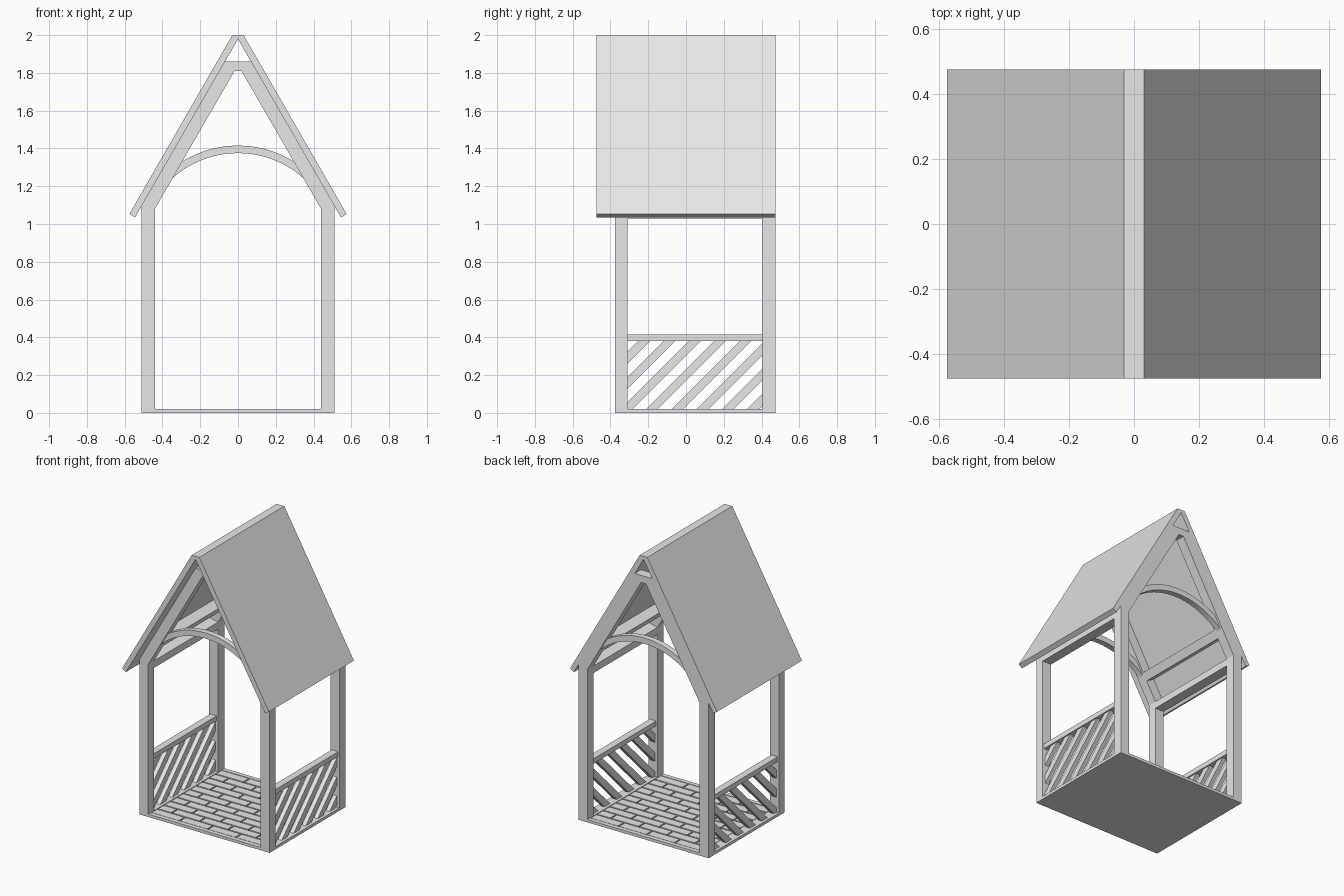
import bpy, bmesh, math

cube = bpy.data.objects.get("Cube")
if cube:
    bpy.data.objects.remove(cube, do_unlink=True)

grey = bpy.data.materials.new("plain_grey")
grey.use_nodes = True
grey.diffuse_color = (0.8, 0.8, 0.8, 1)
grey.node_tree.nodes["Principled BSDF"].inputs["Base Color"].default_value = (0.8, 0.8, 0.8, 1)


def add_prism(bm, profile, lo, hi, axis):
    """Extrude a 2D profile: (x, z) along y, or (y, z) along x."""
    def place(p, d):
        return (p[0], d, p[1]) if axis == "Y" else (d, p[0], p[1])
    n = len(profile)
    a = [bm.verts.new(place(p, lo)) for p in profile]
    b = [bm.verts.new(place(p, hi)) for p in profile]
    bm.faces.new(a)
    bm.faces.new(b[::-1])
    for i in range(n):
        j = (i + 1) % n
        bm.faces.new((a[i], b[i], b[j], a[j]))


def finish(name, bm):
    bmesh.ops.recalc_face_normals(bm, faces=bm.faces)
    mesh = bpy.data.meshes.new(name)
    bm.to_mesh(mesh)
    bm.free()
    mesh.materials.append(grey)
    obj = bpy.data.objects.new(name, mesh)
    bpy.context.collection.objects.link(obj)
    return obj


def prism(name, profile, lo, hi, axis="Y"):
    bm = bmesh.new()
    add_prism(bm, profile, lo, hi, axis)
    return finish(name, bm)


def rect(u0, u1, v0, v1):
    return [(u0, v0), (u1, v0), (u1, v1), (u0, v1)]


def flip(profile, s):
    return [(s * u, v) for u, v in profile]


# Shared sizes
SLOPE = math.tan(math.radians(60))
UNDER, INNER = 1.979, 1.842          # roof underside and rafter inside at the centre line
OUT, IN = 0.51, 0.44                 # post faces across the width
FRONT, BACK = (-0.375, -0.31), (0.405, 0.475)
BAY = (FRONT[1], BACK[0])
FLOOR, RAIL = 0.02, 0.38


def under(x):
    return UNDER - SLOPE * x


def inner(x):
    return INNER - SLOPE * x


# Roof: two steep slabs meeting in a flat ridge
half = [(0.03, 2.0), (0.575, 1.053), (0.545, under(0.545))]
prism("roof", half + [(0, UNDER)] + flip(half[::-1], -1), -0.475, 0.475)

# Gable frames at both ends
collar_low, collar_top = 1.81, 1.86
xl, xt = (INNER - collar_low) / SLOPE, (UNDER - collar_top) / SLOPE
collar = [(-xl, collar_low), (xl, collar_low), (xt, collar_top), (-xt, collar_top)]
post = [(IN, 0), (OUT, 0), (OUT, under(OUT)), (IN, inner(IN))]
rafter = [(IN, inner(IN)), (OUT, under(OUT)), (xt, collar_top), (xl, collar_low)]
for end, (y0, y1) in (("front", FRONT), ("back", BACK)):
    prism(end + "_collar", collar, y0, y1)
    for side, s in (("left", 1), ("right", -1)):
        prism(f"{end}_{side}_post", flip(post, s), y0, y1)
        prism(f"{end}_{side}_rafter", flip(rafter, s), y0, y1)
    # Curved brace running into the rafters
    steps, centre = 32, 0.855
    arc = []
    for r, reach in ((0.56, 0.57), (0.52, 0.74)):
        side_arc = [(r * math.sin(reach * (2 * i / steps - 1)),
                     centre + r * math.cos(reach * (2 * i / steps - 1)))
                    for i in range(steps + 1)]
        arc += side_arc if not arc else side_arc[::-1]
    mid = (y0 + y1) / 2
    prism(end + "_arch", arc, mid - 0.02, mid + 0.02)

# Side beams, purlins and railings
for side, s in (("left", 1), ("right", -1)):
    beam = [(IN, 1.03), (OUT, 1.03), (OUT, under(OUT)), (IN, inner(IN))]
    prism(side + "_eave_beam", flip(beam, s), *BAY)

    px, pz = 0.367, inner(0.367)
    du, dv = 0.03, 0.03 * SLOPE                 # along the slope
    nx, nz = 0.0593, 0.0343                     # out to the roof
    purlin = [(px, pz), (px + nx, pz + nz), (px + nx - du, pz + nz + dv), (px - du, pz + dv)]
    prism(side + "_purlin", flip(purlin, s), *BAY)

    x0, x1 = sorted((s * 0.45, s * 0.5))
    prism(side + "_handrail", rect(*BAY, RAIL, 0.415), x0, x1, "X")

    # Slanted slats trimmed to the bay
    bm = bmesh.new()
    x0, x1 = sorted((s * 0.46, s * 0.49))
    run, width, pitch = RAIL - FLOOR, 0.062, 0.134
    for i in range(-3, 6):
        y = -0.211 + i * pitch
        add_prism(bm, [(y, FLOOR), (y + width, FLOOR),
                       (y + width + run, RAIL), (y + run, RAIL)], x0, x1, "X")
    for limit, normal in ((BAY[0], -1), (BAY[1], 1)):
        geom = bm.verts[:] + bm.edges[:] + bm.faces[:]
        cut = bmesh.ops.bisect_plane(bm, geom=geom, plane_co=(0, limit, 0),
                                     plane_no=(0, normal, 0), clear_outer=True)
        edges = [e for e in cut["geom_cut"] if isinstance(e, bmesh.types.BMEdge)]
        bmesh.ops.holes_fill(bm, edges=edges, sides=0)
    finish(side + "_slats", bm)

# Floor: thin slab, border strips and staggered planks
prism("floor_slab", rect(-OUT, OUT, 0, 0.008), FRONT[0], BACK[1])
edge = 0.03
prism("front_border", rect(-OUT, OUT, 0, FLOOR), FRONT[0], FRONT[0] + edge)
prism("back_border", rect(-OUT, OUT, 0, FLOOR), BACK[1] - edge, BACK[1])
for side, s in (("left", 1), ("right", -1)):
    x0, x1 = sorted((s * IN, s * OUT))
    prism(side + "_border", rect(x0, x1, 0, FLOOR), FRONT[0] + edge, BACK[1] - edge)

bm = bmesh.new()
rows, gap, plank = 11, 0.01, 0.22
y_start = FRONT[0] + edge
row_h = (BACK[1] - edge - y_start) / rows
for r in range(rows):
    y0 = y_start + r * row_h
    x = -IN - (r % 2) * plank / 2
    while x < IN - gap:
        a, b = max(x, -IN), min(x + plank, IN)
        add_prism(bm, rect(a + gap / 2, b - gap / 2, 0.006, FLOOR - 0.001),
                  y0 + gap / 2, y0 + row_h - gap / 2, "Y")
        x += plank
finish("floor_planks", bm)
